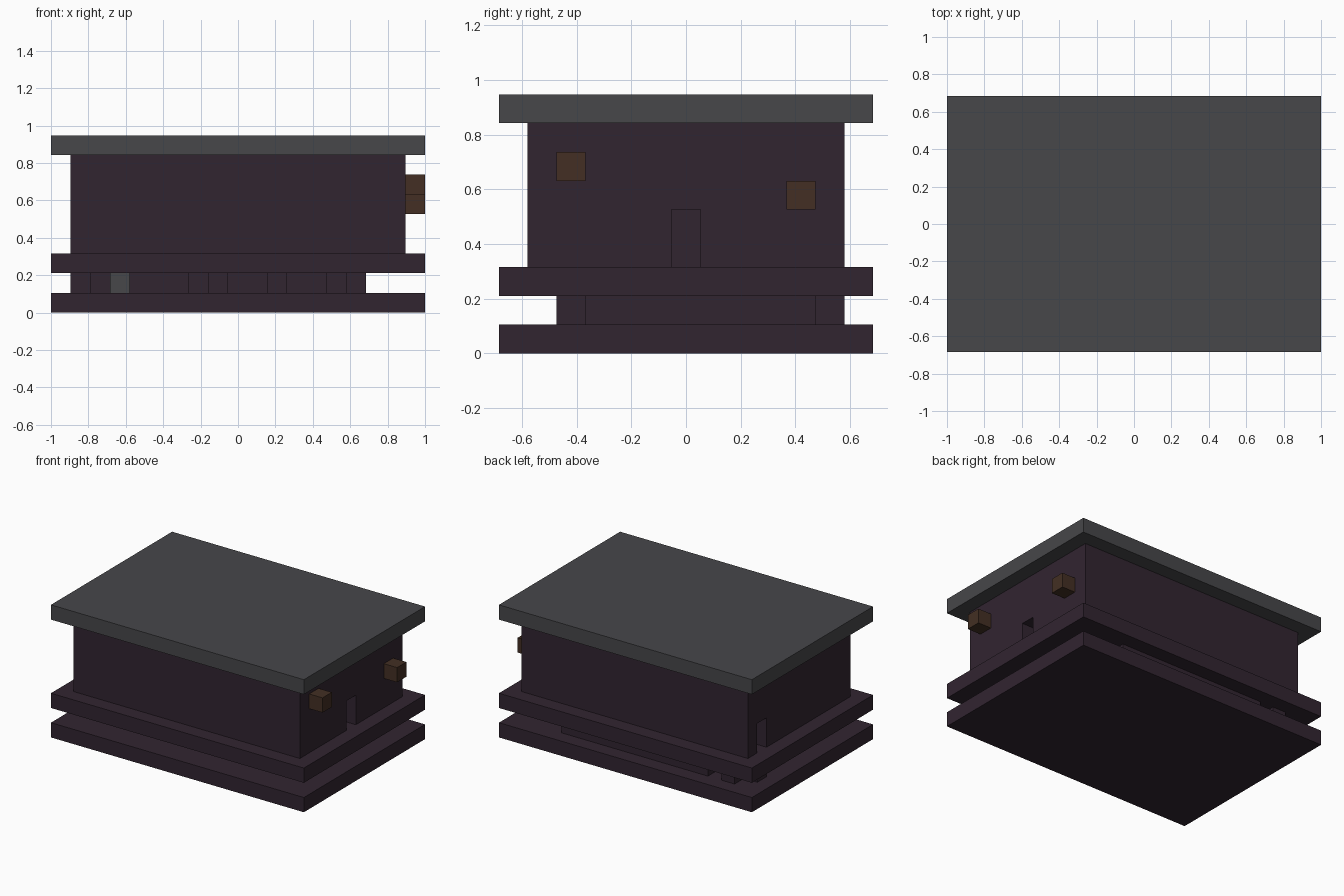
import bpy
import bmesh
from mathutils import Vector

U = 2 / 19  # edge length of one block

old = bpy.data.objects.get("Cube")
if old:
    bpy.data.objects.remove(old, do_unlink=True)


def material(name, rgb):
    mat = bpy.data.materials.new(name)
    mat.use_nodes = True
    mat.diffuse_color = (*rgb, 1)
    bsdf = mat.node_tree.nodes["Principled BSDF"]
    bsdf.inputs["Base Color"].default_value = (*rgb, 1)
    bsdf.inputs["Roughness"].default_value = 1
    return mat


plum = material("dark_plum", (0.031, 0.018, 0.030))
grey = material("slate_grey", (0.063, 0.063, 0.068))
brown = material("wood_brown", (0.056, 0.028, 0.017))


def box(name, mat, x, y, z):
    """Box from (min, max) ranges given in blocks."""
    bm = bmesh.new()
    bmesh.ops.create_cube(bm, size=1)
    for v in bm.verts:
        v.co = Vector([(r[0] + r[1]) / 2 + c * (r[1] - r[0])
                       for r, c in zip((x, y, z), v.co)]) * U
    mesh = bpy.data.meshes.new(name)
    bm.to_mesh(mesh)
    bm.free()
    mesh.materials.append(mat)
    obj = bpy.data.objects.new(name, mesh)
    bpy.context.collection.objects.link(obj)
    return obj


def cut(target, x, y, z):
    """Subtract a box from the target, then discard the cutter."""
    cutter = box("cutter", plum, x, y, z)
    cutter.hide_render = True
    mod = target.modifiers.new("cut", "BOOLEAN")
    mod.operation = "DIFFERENCE"
    mod.solver = "EXACT"
    mod.object = cutter
    bpy.context.view_layer.objects.active = target
    bpy.ops.object.modifier_apply(modifier=mod.name)
    bpy.data.objects.remove(cutter, do_unlink=True)


# Slabs and roof share one outline
X, Y = (-9.5, 9.5), (-6.5, 6.5)
box("base_slab", plum, X, Y, (0, 1))
box("floor_slab", plum, X, Y, (2, 3))
box("roof_slab", grey, X, Y, (8, 9))

# Hollow house with a doorway at each end
house = box("house_walls", plum, (-8.5, 8.5), (-5.5, 5.5), (3, 8))
cut(house, (-7.5, 7.5), (-4.5, 4.5), (2, 9))
cut(house, (7, 9), (-0.5, 0.5), (2, 5))
cut(house, (-9, -7), (3.5, 4.5), (2, 5))

# Lanterns beside the right doorway
box("front_lantern", brown, (8.5, 9.5), (-4.5, -3.5), (6, 7))
box("back_lantern", brown, (8.5, 9.5), (3.5, 4.5), (5, 6))

# Cellar walls between the two slabs
CELLAR = (1, 2)
box("cellar_back_wall", plum, (-5.5, 5.5), (4.5, 5.5), CELLAR)
box("cellar_right_wall", plum, (5.5, 6.5), (-3.5, 4.5), CELLAR)
box("cellar_left_wall", plum, (-6.5, -5.5), (-2.5, 4.5), CELLAR)
box("cellar_stone", grey, (-6.5, -5.5), (-3.5, -2.5), CELLAR)

# Stair shaft at the back left of the cellar
box("shaft_back", plum, (-7.5, -6.5), (4.5, 5.5), CELLAR)
box("shaft_side", plum, (-8.5, -7.5), (3.5, 4.5), CELLAR)
box("shaft_front", plum, (-7.5, -6.5), (2.5, 3.5), CELLAR)

# Uneven front wall, stepping out and in by one block
stops = [-5.5, -2.5, -1.5, -0.5, 1.5, 2.5, 4.5, 5.5]
for i, ends in enumerate(zip(stops, stops[1:])):
    near = -4.5 + i % 2
    box(f"cellar_front_wall_{i + 1}", plum, ends, (near, near + 1), CELLAR)
